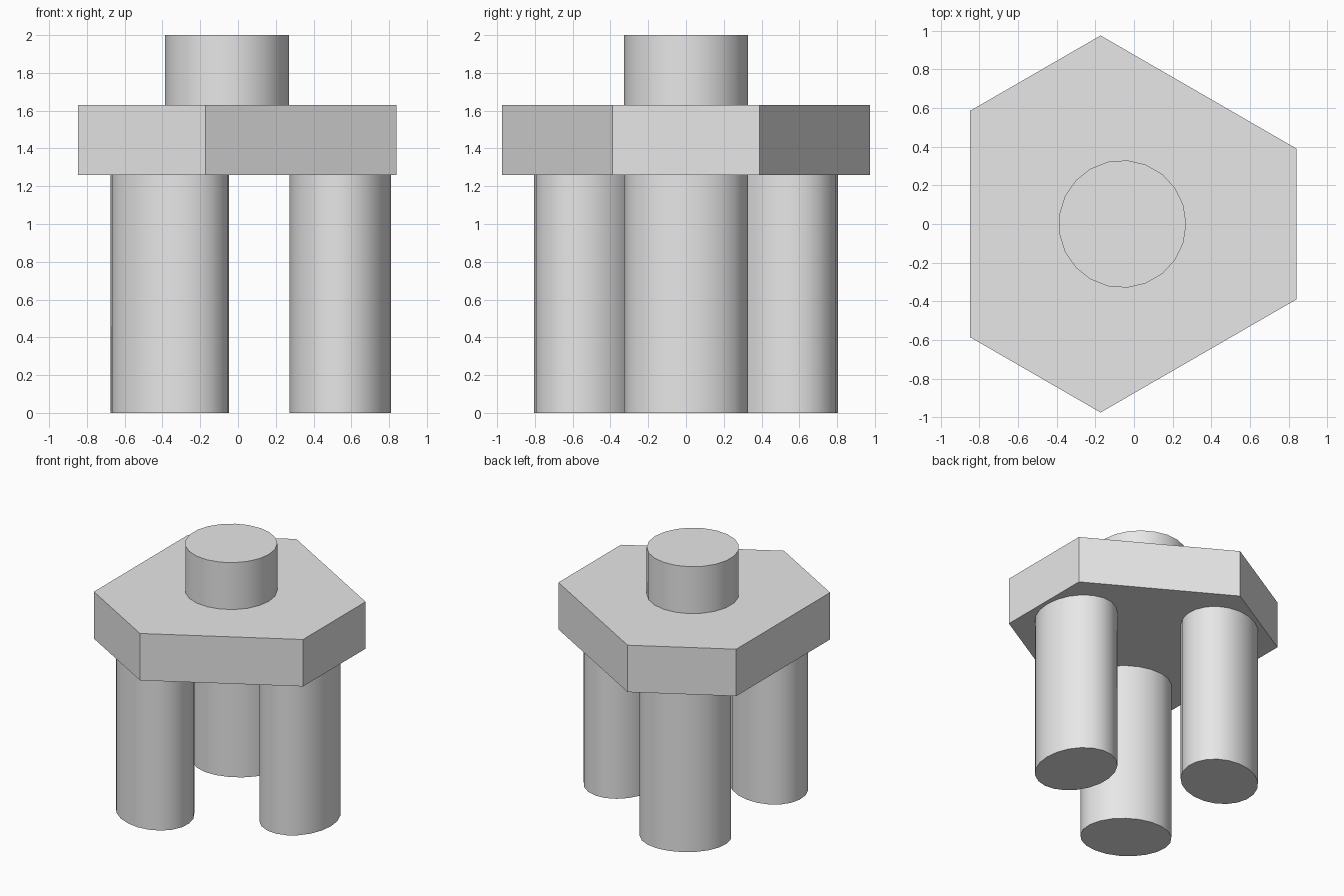
import bpy, bmesh
from math import sin, cos, pi, radians
from mathutils import Matrix

cube = bpy.data.objects.get("Cube")
if cube:
    bpy.data.objects.remove(cube, do_unlink=True)

AXIS_X = -0.06          # shared centre of the three-fold layout
LEG_TOP, PLATE_TOP, CAP_TOP, STUD_TOP = 1.26, 1.585, 1.63, 2.0
SIDES = 21

grey = bpy.data.materials.new("plain_grey")
grey.use_nodes = True
grey.diffuse_color = (0.8, 0.8, 0.8, 1)
grey.node_tree.nodes["Principled BSDF"].inputs["Base Color"].default_value = (0.8, 0.8, 0.8, 1)


def prism(name, outline, z0, z1, smooth=False):
    """Extrude a flat outline straight up from z0 to z1."""
    bm = bmesh.new()
    base = bm.faces.new([bm.verts.new((x, y, z0)) for x, y in outline])
    top = bmesh.ops.extrude_face_region(bm, geom=[base])["geom"]
    verts = [v for v in top if isinstance(v, bmesh.types.BMVert)]
    bmesh.ops.translate(bm, verts=verts, vec=(0, 0, z1 - z0))
    bmesh.ops.recalc_face_normals(bm, faces=bm.faces)
    mesh = bpy.data.meshes.new(name)
    bm.to_mesh(mesh)
    bm.free()
    mesh.materials.append(grey)
    obj = bpy.data.objects.new(name, mesh)
    bpy.context.collection.objects.link(obj)
    if smooth:
        bpy.ops.object.select_all(action="DESELECT")
        obj.select_set(True)
        bpy.context.view_layer.objects.active = obj
        bpy.ops.object.shade_smooth_by_angle(angle=radians(30))
    return obj


def ellipse(cx, rx, ry):
    steps = [2 * pi * i / SIDES for i in range(SIDES)]
    return [(cx + rx * cos(a), ry * sin(a)) for a in steps]


# Hexagonal plate with alternating short and long sides
hexagon = []
for turn in (0, 120, 240):
    for offset in (-23.4, 23.4):
        a = radians(turn + offset)
        hexagon.append((AXIS_X + 0.981 * cos(a), 0.981 * sin(a)))
prism("plate", hexagon, LEG_TOP, PLATE_TOP)
prism("plate_cap", hexagon, PLATE_TOP, CAP_TOP)

# Round stud on top
prism("stud", ellipse(AXIS_X, 0.33, 0.33), CAP_TOP, STUD_TOP, smooth=True)

# Three oval legs turned around the shared centre
for name, turn in (("left_leg", 0), ("back_right_leg", 120), ("front_right_leg", 240)):
    leg = prism(name, ellipse(0.6, 0.27, 0.328), 0, LEG_TOP, smooth=True)
    leg.matrix_world = Matrix.Translation((AXIS_X, 0, 0)) @ Matrix.Rotation(radians(turn), 4, "Z")
